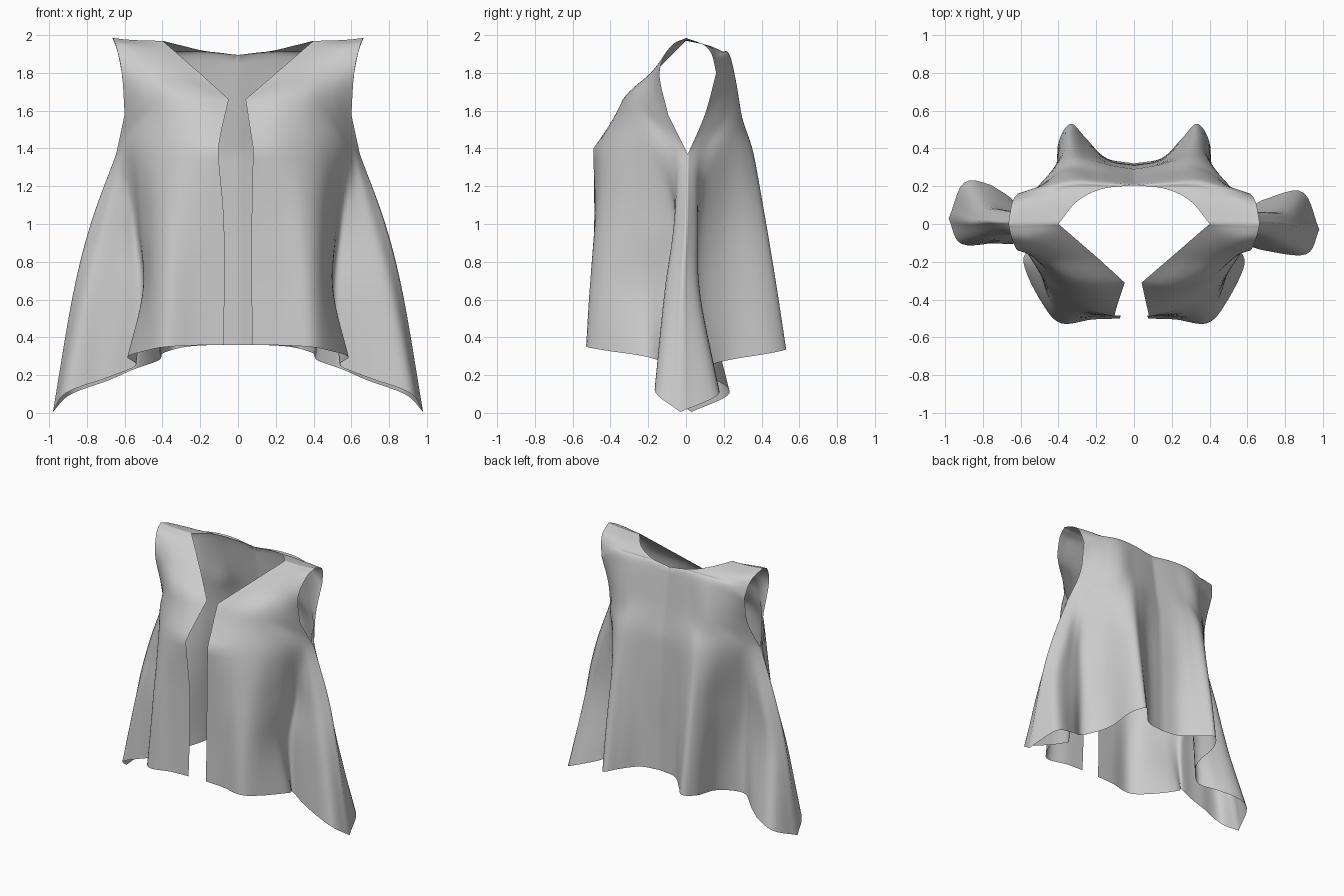
import bpy, bmesh, math
from mathutils import Vector

if "Cube" in bpy.data.objects:
    bpy.data.objects.remove(bpy.data.objects["Cube"])

U, V = 48, 7   # samples across a panel, and between two rows

# Each row: (z at inner edge, z at outer edge, [(x, y) from centre to side])
FRONT_YOKE = [
    (1.97, 1.985, [(.40, 0), (.47, 0), (.53, 0), (.60, 0), (.665, 0)]),
    (1.93, 1.94, [(.353, -.04), (.43, -.06), (.50, -.075), (.57, -.085), (.645, -.08)]),
    (1.80, 1.80, [(.203, -.17), (.31, -.185), (.42, -.185), (.52, -.165), (.615, -.14)]),
    (1.66, 1.58, [(.04, -.31), (.21, -.335), (.37, -.30), (.50, -.205), (.60, -.095)]),
]
FRONT_SKIRT = [
    (1.40, 1.37, [(.08, -.49), (.21, -.46), (.32, -.41), (.42, -.34), (.50, -.25),
                  (.56, -.16), (.60, -.08), (.625, -.035), (.645, .01)]),
    (1.00, 1.00, [(.072, -.485), (.22, -.485), (.35, -.47), (.44, -.39), (.51, -.21),
                  (.54, -.06), (.61, -.06), (.71, -.06), (.78, 0)]),
    (.67, .62, [(.072, -.49), (.22, -.495), (.365, -.505), (.45, -.42), (.50, -.23),
                (.51, -.09), (.63, -.10), (.80, -.11), (.875, -.02)]),
    (.36, .005, [(.075, -.50), (.22, -.505), (.385, -.525), (.485, -.42), (.585, -.21),
                 (.54, -.10), (.69, -.14), (.91, -.16), (.98, -.03)]),
]
BACK_YOKE = [
    FRONT_YOKE[0],
    (1.945, 1.95, [(.30, .12), (.39, .115), (.48, .11), (.57, .105), (.65, .09)]),
    (1.915, 1.90, [(.17, .185), (.29, .19), (.41, .175), (.52, .16), (.635, .135)]),
    (1.895, 1.80, [(0, .205), (.18, .225), (.34, .235), (.49, .20), (.615, .16)]),
    (1.60, 1.58, [(0, .25), (.20, .28), (.36, .285), (.49, .205), (.60, .10)]),
]
BACK_SKIRT = [
    (1.38, 1.37, [(0, .29), (.12, .31), (.23, .34), (.32, .355), (.40, .31),
                  (.48, .23), (.54, .16), (.58, .10), (.62, .05), (.645, .01)]),
    (1.00, 1.00, [(0, .31), (.14, .33), (.24, .38), (.33, .425), (.39, .36),
                  (.45, .20), (.54, .075), (.62, .06), (.71, .06), (.78, 0)]),
    (.67, .62, [(0, .315), (.14, .34), (.25, .42), (.335, .48), (.395, .40),
                (.43, .21), (.52, .06), (.64, .06), (.80, .07), (.875, -.02)]),
    (.36, .005, [(0, .32), (.15, .35), (.26, .46), (.335, .53), (.40, .43),
                 (.42, .22), (.55, .07), (.69, .13), (.89, .17), (.98, -.03)]),
]


def spline(pts, t):
    """Catmull-Rom point at index position t."""
    n = len(pts) - 1
    i = min(int(t), n - 1)
    f = t - i
    b, c = pts[i], pts[i + 1]
    a = pts[i - 1] if i > 0 else b * 2 - c
    d = pts[i + 2] if i + 2 <= n else c * 2 - b
    return (b * 2 + (c - a) * f + (a * 2 - b * 5 + c * 4 - d) * f * f
            + (b * 3 - a - c * 3 + d) * f ** 3) / 2


def panel(rows, corners):
    """Grid lofted through the rows; panel edges turn sharply at the corner rows."""
    lines = []
    for z0, z1, xy in rows:
        n = len(xy) - 1
        ctrl = [Vector((x, y, z0 + (z1 - z0) * (i / n) ** 2.5)) for i, (x, y) in enumerate(xy)]
        lines.append([spline(ctrl, n * k / U) for k in range(U + 1)])
    cols = [list(c) for c in zip(*lines)]
    stops = [0] + corners + [len(rows) - 1]
    grid = []
    for j in range((len(rows) - 1) * V + 1):
        t = j / V
        a, b = next((a, b) for a, b in zip(stops, stops[1:]) if t <= b)
        row = []
        for k, c in enumerate(cols):
            w = max(1 - k / U, k / U) ** 5
            row.append(spline(c, t).lerp(spline(c[a:b + 1], t - a), w))
        grid.append(row)
    return grid


def left_drape(p):
    """The left side hangs a little differently."""
    x, y, z = p
    if x > .55 and z < 1.3:
        y += .045 * min(1, (x - .55) / .2) * (1.3 - z)
    if y < -.2 and x < .4:
        x += .03 * math.exp(-((z - 1.4) / .25) ** 2) * (1 - x / .4)
    return Vector((-x, y, z))


front = panel(FRONT_YOKE + FRONT_SKIRT, [3, 4])
back = panel(BACK_YOKE + BACK_SKIRT, [3, 5])

# Front and back panels on both sides, sewn together at shoulders and side seams
bm = bmesh.new()
for grid, flip in ((front, False), (back, True)):
    for left in (False, True):
        vs = [[bm.verts.new(left_drape(p) if left else p) for p in row] for row in grid]
        for r0, r1 in zip(vs, vs[1:]):
            for i in range(U):
                quad = [r0[i], r1[i], r1[i + 1], r0[i + 1]]
                bm.faces.new(quad[::-1] if flip != left else quad)
bmesh.ops.remove_doubles(bm, verts=bm.verts, dist=.0005)
bmesh.ops.recalc_face_normals(bm, faces=bm.faces)
for f in bm.faces:
    f.smooth = True
mesh = bpy.data.meshes.new("vest")
bm.to_mesh(mesh)
bm.free()
vest = bpy.data.objects.new("vest", mesh)
bpy.context.collection.objects.link(vest)
